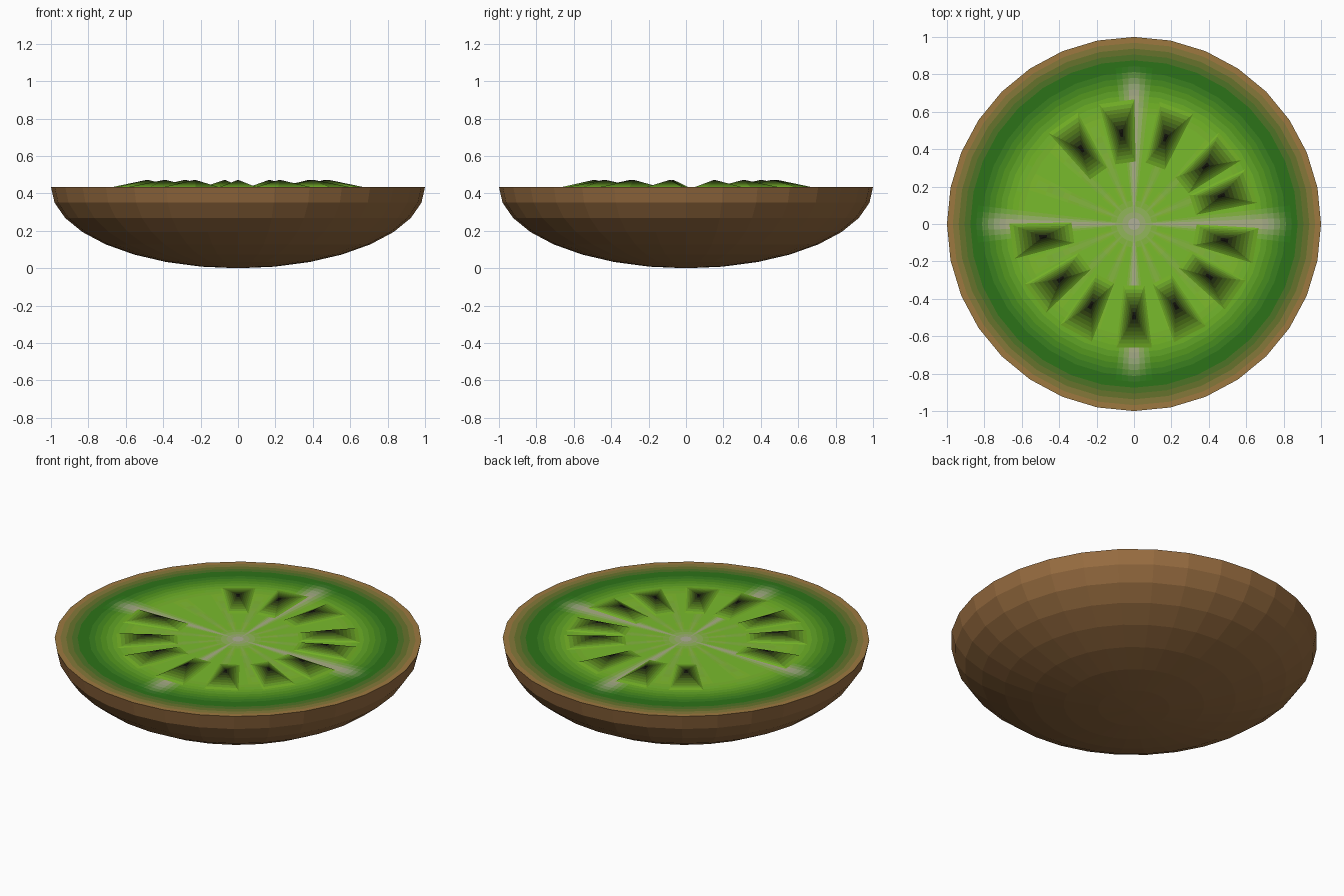
import bpy, bmesh, math

if "Cube" in bpy.data.objects:
    bpy.data.objects.remove(bpy.data.objects["Cube"])

H = 0.435          # height of the cut face
SIDES = 32
SKIN = (150, 108, 64)
FLESH = (122, 184, 46)
PALE = (176, 172, 150)
SEED = (24, 24, 16)
mats = {}


def mix(a, b, t):
    return tuple(x + (y - x) * t for x, y in zip(a, b))


def material(rgb):
    """Cached material for a quantised sRGB colour."""
    key = tuple(int(round(c / 6)) * 6 for c in rgb)
    if key not in mats:
        m = bpy.data.materials.new("colour_%d_%d_%d" % key)
        m.diffuse_color = [(c / 255) ** 2.2 for c in key] + [1]
        m.use_nodes = True
        m.node_tree.nodes["Principled BSDF"].inputs["Base Color"].default_value = m.diffuse_color
        mats[key] = m
    return mats[key]


class Part:
    """Mesh object gathered face by face with colours."""
    def __init__(self, name):
        self.name, self.bm, self.slots = name, bmesh.new(), []

    def face(self, verts, rgb):
        m = material(rgb)
        if m not in self.slots:
            self.slots.append(m)
        self.bm.faces.new(verts).material_index = self.slots.index(m)

    def finish(self):
        me = bpy.data.meshes.new(self.name)
        self.bm.to_mesh(me)
        self.bm.free()
        for m in self.slots:
            me.materials.append(m)
        ob = bpy.data.objects.new(self.name, me)
        bpy.context.collection.objects.link(ob)
        return ob


def ring(bm, r, z, n):
    """Ring of n points lying on a polygon with SIDES corners."""
    out, step = [], 2 * math.pi / SIDES
    for i in range(n):
        a = 2 * math.pi * i / n
        k = (i % (n // SIDES)) * 2 * math.pi / n
        rr = r * math.cos(step / 2) / math.cos(k - step / 2)
        out.append(bm.verts.new((rr * math.cos(a), rr * math.sin(a), z)))
    return out


# Skin: flat-faced lower half of an ellipsoid
skin = Part("skin")
rows = [ring(skin.bm, math.cos(t), H - H * math.sin(t), SIDES)
        for t in (math.pi / 2 * i / 8 for i in range(8))]
pole = skin.bm.verts.new((0, 0, 0))
for i in range(SIDES):
    j = (i + 1) % SIDES
    for up, lo in zip(rows, rows[1:]):
        skin.face((up[j], up[i], lo[i], lo[j]), SKIN)
    skin.face((rows[-1][j], rows[-1][i], pole), SKIN)
skin.finish()


# Cut face: radial gradient with pale spokes
def flesh_colour(r, a):
    stops = [(0, FLESH), (0.6, FLESH), (0.68, (108, 172, 44)),
             (0.83, (46, 116, 30)), (0.86, (50, 112, 32)), (1, (172, 120, 70))]
    for (r0, c0), (r1, c1) in zip(stops, stops[1:]):
        if r <= r1:
            base = mix(c0, c1, (r - r0) / (r1 - r0))
            break

    def spoke(spacing, width):
        d = abs((a + spacing / 2) % spacing - spacing / 2)
        return max(0, 1 - d / width)
    fade = min(1, max(0, (0.84 - r) / 0.12))
    major = spoke(90, 7) * fade
    minor = 0.45 * spoke(22.5, 6) * max(0, 1 - r / 0.65)
    core = max(0, 1 - r / 0.14)
    return mix(base, PALE, min(1, max(major, minor, core)))


flesh = Part("cut_face")
N, R = SIDES * 5, 32
centre = flesh.bm.verts.new((0, 0, H))
rows = [ring(flesh.bm, (k + 1) / R, H, N) for k in range(R)]
for i in range(N):
    j, a = (i + 1) % N, 360 * (i + 0.5) / N
    flesh.face((centre, rows[0][i], rows[0][j]), PALE)
    for k in range(R - 1):
        lo, up = rows[k], rows[k + 1]
        flesh.face((lo[i], up[i], up[j], lo[j]), flesh_colour((k + 1.5) / R, a))
flesh.finish()

# Seeds: low pyramids fading from green to a black peak
BANDS = 8
peak = (0.49, 0, H + 0.038)
base = [(0.33, -0.055, H), (0.66, -0.095, H), (0.66, 0.095, H), (0.33, 0.055, H)]
for n, deg in enumerate((18, 39, 70, 98, 125, 188, 217, 242, 270, 297, 325, 350)):
    seed = Part("seed_%02d" % (n + 1))
    c, s = math.cos(math.radians(deg)), math.sin(math.radians(deg))

    def vert(p):
        return seed.bm.verts.new((p[0] * c - p[1] * s, p[0] * s + p[1] * c, p[2]))
    loops = [[vert(mix(p, peak, k / BANDS)) for p in base] for k in range(BANDS)]
    tip = vert(peak)
    for i in range(4):
        j = (i + 1) % 4
        for k in range(BANDS - 1):
            seed.face((loops[k][i], loops[k][j], loops[k + 1][j], loops[k + 1][i]),
                      mix(FLESH, SEED, (k + 0.5) / BANDS))
        seed.face((loops[-1][i], loops[-1][j], tip), SEED)
    seed.finish()
